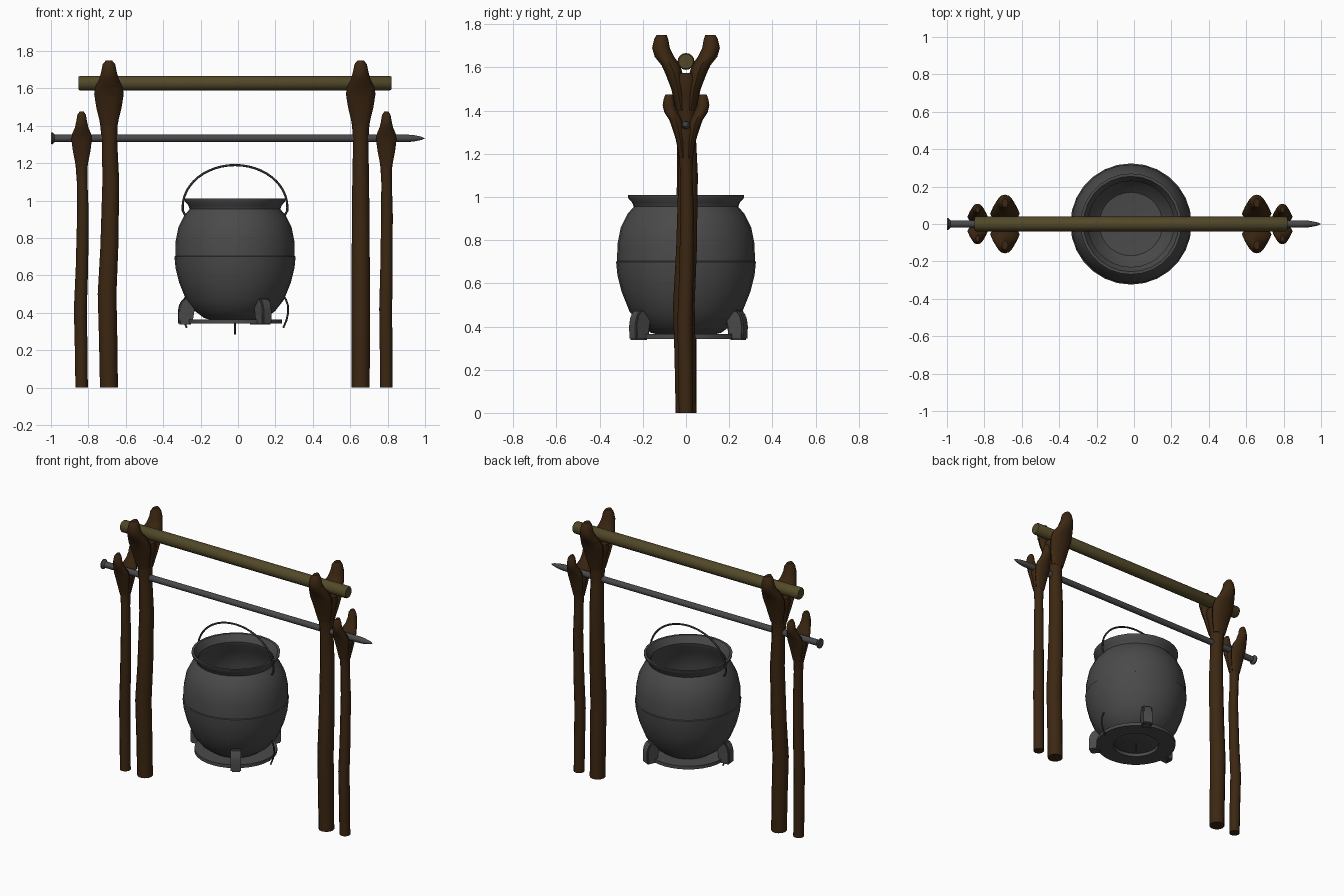
import bpy, bmesh, math
from mathutils import Matrix, Vector

if "Cube" in bpy.data.objects:
    bpy.data.objects.remove(bpy.data.objects["Cube"])

PX = -0.016  # pot centre in x


def material(name, rgb):
    m = bpy.data.materials.new(name)
    m.diffuse_color = (*rgb, 1)
    m.use_nodes = True
    m.node_tree.nodes["Principled BSDF"].inputs["Base Color"].default_value = m.diffuse_color
    return m


BARK = material("dark_bark", (0.045, 0.020, 0.006))
OLIVE = material("olive_wood", (0.085, 0.066, 0.022))
IRON = material("cast_iron", (0.068, 0.068, 0.068))
STEEL = material("spit_steel", (0.066, 0.066, 0.070))
WIRE = material("black_wire", (0.030, 0.030, 0.032))


def finish(name, bm, mat, angle=40):
    bmesh.ops.remove_doubles(bm, verts=bm.verts, dist=1e-5)
    bmesh.ops.recalc_face_normals(bm, faces=bm.faces)
    me = bpy.data.meshes.new(name)
    bm.to_mesh(me)
    bm.free()
    me.materials.append(mat)
    ob = bpy.data.objects.new(name, me)
    bpy.context.collection.objects.link(ob)
    bpy.ops.object.select_all(action='DESELECT')
    ob.select_set(True)
    bpy.context.view_layer.objects.active = ob
    bpy.ops.object.shade_smooth_by_angle(angle=math.radians(angle))
    return ob


def loft(bm, sections, sides):
    """Skin elliptical rings (x, y, z, rx, ry) and cap both ends."""
    rings = []
    for x, y, z, rx, ry in sections:
        rings.append([bm.verts.new((x + rx * math.cos(2 * math.pi * i / sides),
                                    y + ry * math.sin(2 * math.pi * i / sides), z))
                      for i in range(sides)])
    for a, b in zip(rings, rings[1:]):
        for i in range(sides):
            j = (i + 1) % sides
            bm.faces.new((a[i], a[j], b[j], b[i]))
    bm.faces.new(rings[0][::-1])
    bm.faces.new(rings[-1])


def lathe(name, profile, mat, sides=32, matrix=Matrix(), angle=40, closed=False):
    """Revolve an (r, z) profile around z, then place it."""
    bm = bmesh.new()
    vs = [bm.verts.new((r, 0, z)) for r, z in profile]
    es = [bm.edges.new(p) for p in zip(vs, vs[1:])]
    if closed:
        es.append(bm.edges.new((vs[-1], vs[0])))
    bmesh.ops.spin(bm, geom=vs + es, cent=(0, 0, 0), axis=(0, 0, 1),
                   angle=2 * math.pi, steps=sides, use_merge=True)
    bmesh.ops.transform(bm, matrix=matrix, verts=bm.verts)
    return finish(name, bm, mat, angle)


def wire(name, points, radius):
    """Thin bent wire in the y = 0 plane."""
    cu = bpy.data.curves.new(name, 'CURVE')
    cu.dimensions = '3D'
    cu.bevel_depth = radius
    cu.bevel_resolution = 2
    cu.use_fill_caps = True
    sp = cu.splines.new('POLY')
    sp.points.add(len(points) - 1)
    for p, (x, z) in zip(sp.points, points):
        p.co = (x, 0, z, 1)
    cu.materials.append(WIRE)
    ob = bpy.data.objects.new(name, cu)
    bpy.context.collection.objects.link(ob)
    bpy.ops.object.select_all(action='DESELECT')
    ob.select_set(True)
    bpy.context.view_layer.objects.active = ob
    bpy.ops.object.convert(target='MESH')


# Forked posts: gently wavy trunk plus two flattened tines
TRUNK = [(0, 0, .048), (.25, -.004, .049), (.5, -.010, .050), (.75, .002, .048),
         (1.1, .010, .045), (1.3, .004, .041), (1.4, 0, .046)]
TINE = [(.022, 1.40, .044, .024), (.038, 1.50, .068, .030), (.055, 1.57, .079, .040),
        (.070, 1.61, .073, .043), (.100, 1.65, .052, .045), (.116, 1.69, .041, .041),
        (.115, 1.73, .033, .033), (.113, 1.75, .016, .024)]


def post(name, x, wave, s, sz):
    bm = bmesh.new()
    trunk = [(d * wave[0], d * wave[1], z, r, r) for z, d, r in TRUNK]
    trunk += [(0, 0, 1.48, .060, .058), (0, 0, 1.54, .074, .062), (0, 0, 1.575, .072, .045)]
    loft(bm, trunk, 12)
    for side in (-1, 1):
        loft(bm, [(0, side * y, z, rx, ry) for y, z, rx, ry in TINE], 12)
    bmesh.ops.transform(bm, verts=bm.verts, matrix=Matrix.Translation((x, 0, 0))
                        @ Matrix.Diagonal((s, s, sz, 1)))
    finish(name, bm, BARK)


post("large_post_left", -.690, (1, .3), 1, 1)
post("large_post_right", .656, (0, 1), 1, 1)
post("small_post_left", -.836, (1, -.5), .69, .8434)
post("small_post_right", .793, (.5, .8), .69, .8434)

# Wooden cross beam and metal spit, both along x
ALONG_X = Matrix.Rotation(math.pi / 2, 4, 'Y')
lathe("cross_beam", [(0, -.853), (.034, -.853), (.039, -.845), (.039, .812), (.034, .82), (0, .82)],
      OLIVE, 16, Matrix.Translation((0, 0, 1.628)) @ ALONG_X)
lathe("spit_rod", [(0, -1), (.031, -1), (.032, -.992), (.020, -.98), (.020, .905),
                   (.017, .94), (.009, .98), (0, 1)],
      STEEL, 16, Matrix.Translation((0, 0, 1.333)) @ ALONG_X)

# Hollow cauldron with a seam step and flared rim
AT_POT = Matrix.Translation((PX, 0, 0))
lathe("cauldron", [(0, .352), (.10, .355), (.165, .372), (.215, .41), (.262, .47), (.298, .56),
                   (.318, .64), (.324, .70), (.319, .703), (.318, .78), (.302, .86), (.272, .92),
                   (.242, .955), (.250, .975), (.268, .995), (.270, 1.010), (.255, 1.010),
                   (.230, .965), (.235, .94), (.275, .88), (.297, .78), (.297, .66), (.270, .54),
                   (.225, .45), (.170, .40), (0, .385)], IRON, 28, AT_POT, 35)

# Flat ring under the cauldron
lathe("base_ring", [(.145, .343), (.252, .343), (.252, .365), (.145, .365)],
      IRON, 32, AT_POT, 35, closed=True)

# Three feet
FOOT = [(.232, .337), (.303, .337), (.305, .41), (.296, .45), (.275, .477), (.255, .478), (.215, .44)]
for n, deg in enumerate((65, 185, 305)):
    bm = bmesh.new()
    face = bm.faces.new([bm.verts.new((r, -.031, z)) for r, z in FOOT])
    ext = bmesh.ops.extrude_face_region(bm, geom=[face])["geom"]
    bmesh.ops.translate(bm, vec=(0, .062, 0),
                        verts=[v for v in ext if isinstance(v, bmesh.types.BMVert)])
    bmesh.ops.recalc_face_normals(bm, faces=bm.faces)
    bmesh.ops.bevel(bm, geom=bm.edges[:], offset=.007, segments=2, affect='EDGES')
    bmesh.ops.transform(bm, verts=bm.verts,
                        matrix=AT_POT @ Matrix.Rotation(math.radians(deg), 4, 'Z'))
    finish("cauldron_foot_%d" % (n + 1), bm, IRON)

# Carrying handle: arched wire with ends hooked into the neck
arch = [(PX + .280 * math.cos(math.pi * i / 24), .965 + .225 * math.sin(math.pi * i / 24))
        for i in range(25)]
wire("carrying_handle", [(PX + .250, .918), (PX + .268, .925), (PX + .279, .945)] + arch
     + [(PX - .279, .945), (PX - .268, .925), (PX - .250, .918)], .006)

# Small side hooks near the base and a pin beneath
for side, label in ((-1, "left"), (1, "right")):
    wire("base_hook_" + label, [(PX + side * d, z) for d, z in
         ((.258, .49), (.272, .472), (.283, .44), (.284, .40), (.275, .36), (.258, .32))], .005)
wire("bottom_pin", [(PX, .36), (PX, .283)], .005)
